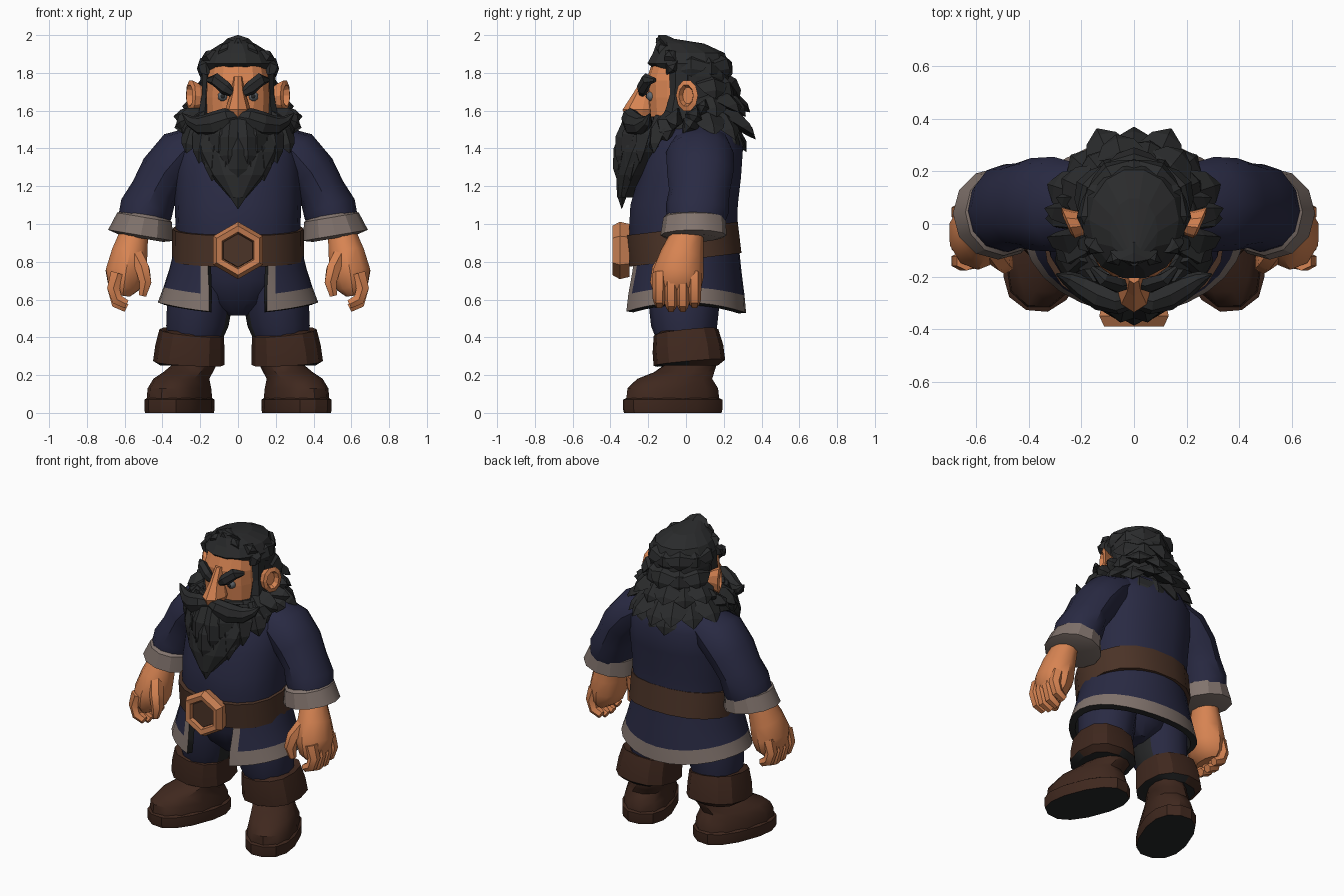
import bpy, bmesh, math
from mathutils import Vector as V

if "Cube" in bpy.data.objects:
    bpy.data.objects.remove(bpy.data.objects["Cube"])


def material(name, r, g, b):
    m = bpy.data.materials.new(name)
    m.use_nodes = True
    m.diffuse_color = (r, g, b, 1)
    node = next(n for n in m.node_tree.nodes if n.type == 'BSDF_PRINCIPLED')
    node.inputs["Base Color"].default_value = (r, g, b, 1)
    node.inputs["Roughness"].default_value = 0.9
    return m


navy = material("navy cloth", .022, .023, .056)
skin = material("warm skin", .68, .23, .085)
hair = material("black hair", .023, .024, .025)
belt_brown = material("belt leather", .07, .033, .02)
boot_brown = material("boot leather", .05, .021, .013)
trim = material("grey trim", .22, .172, .152)
bronze = material("bronze", .57, .21, .085)
dark = material("dark lining", .019, .02, .021)
eye_grey = material("eye grey", .12, .135, .15)

X, Y, Z = V((1, 0, 0)), V((0, 1, 0)), V((0, 0, 1))


def add_tube(bm, pts, ref=X, axis=None, n=10, p=2):
    """Closed skin over rings (x, y, z, half width along ref, other half width)."""
    rings = []
    for i, q in enumerate(pts):
        before, after = pts[max(i - 1, 0)], pts[min(i + 1, len(pts) - 1)]
        d = (axis or V(after[:3]) - V(before[:3])).normalized()
        u = (ref - d * ref.dot(d)).normalized()
        w = d.cross(u)
        ring = []
        for k in range(n):
            c, s = math.cos(math.tau * k / n), math.sin(math.tau * k / n)
            c = math.copysign(abs(c) ** (2 / p), c)
            s = math.copysign(abs(s) ** (2 / p), s)
            ring.append(bm.verts.new(V(q[:3]) + u * c * q[3] + w * s * q[4]))
        rings.append(ring)
    for lo, hi in zip(rings, rings[1:]):
        for k in range(n):
            j = (k + 1) % n
            bm.faces.new((lo[k], lo[j], hi[j], hi[k]))
    bm.faces.new(rings[0])
    bm.faces.new(rings[-1])


def finish(name, bm, mats, smooth=0, mirror=False, rule=None, fix=True):
    """Turn a bmesh into an object, with sharp edges kept above the smooth angle."""
    if fix:
        bmesh.ops.recalc_face_normals(bm, faces=bm.faces[:])
    bm.normal_update()
    for f in bm.faces:
        f.smooth = smooth > 0
        if rule:
            f.material_index = rule(f)
    for e in bm.edges:
        e.smooth = e.calc_face_angle(math.pi) < math.radians(smooth)
    me = bpy.data.meshes.new(name)
    bm.to_mesh(me)
    bm.free()
    for m in mats:
        me.materials.append(m)
    ob = bpy.data.objects.new(name, me)
    bpy.context.collection.objects.link(ob)
    if mirror:
        ob.modifiers.new("Mirror", 'MIRROR').use_mirror_merge = False
    return ob


def part(name, pts, mats, smooth=0, mirror=False, rule=None, **shape):
    bm = bmesh.new()
    add_tube(bm, pts, **shape)
    return finish(name, bm, mats if isinstance(mats, list) else [mats], smooth, mirror, rule)


def lock(bm, base, tip, w, t, out):
    """One pointed tuft of hair with a ridge facing along out."""
    base, tip, out = V(base), V(tip), V(out).normalized()
    side = (tip - base).cross(out)
    pts = []
    for f, size, lift in ((0, .7, 0), (.4, 1, .4), (.75, .65, .3), (1, .03, 0)):
        pts.append((*(base.lerp(tip, f) + out * t * lift), w * size, t * size))
    add_tube(bm, pts, ref=side, n=4)


# Tunic body, belt and buckle
part("tunic_body", [(0, -.01, .84, .33, .285), (0, -.015, .98, .33, .29), (0, -.01, 1.1, .335, .288),
                    (0, .02, 1.25, .335, .275), (0, .045, 1.4, .325, .26), (0, .06, 1.49, .27, .21),
                    (0, .07, 1.56, .15, .13)], navy, 35, axis=Z, n=18, p=2.3)
part("belt", [(0, -.005, .81, .35, .305), (0, -.025, .975, .348, .305)], belt_brown, 35, n=18, p=2.3)
part("buckle_frame", [(0, y, .86, r, r) for y, r in
                      ((-.3, .14), (-.35, .152), (-.39, .13), (-.385, .098), (-.35, .09))],
     bronze, axis=-Y, ref=Z, n=6)
part("buckle_center", [(0, -.34, .86, .095, .095), (0, -.365, .86, .088, .088)],
     belt_brown, axis=-Y, ref=Z, n=6)

# Split tunic skirt with trimmed edges and a dark lining
bm = bmesh.new()
rows = []
cols = 24
for f, z, rx, ry in ((0, .88, .335, .29), (.4, .76, .365, .305), (.8, .665, .395, .32), (1, .585, .425, .328)):
    t0 = .5 - .13 * f
    ts = [t0] + [t0 + .13 + (math.tau - 2 * t0 - .26) * k / cols for k in range(cols + 1)] + [math.tau - t0]
    rows.append([bm.verts.new((rx * math.sin(t), -.01 - ry * math.cos(t), z - .055 * f * math.cos(t) ** 2))
                 for t in ts])
for i, (up, low) in enumerate(zip(rows, rows[1:])):
    for j in range(cols + 2):
        face = bm.faces.new((up[j], low[j], low[j + 1], up[j + 1]))
        face.material_index = 1 if i == 2 or j in (0, cols + 1) else 0
skirt = finish("tunic_skirt", bm, [navy, trim, dark, dark], 35, fix=False)
solid = skirt.modifiers.new("Thickness", 'SOLIDIFY')
solid.thickness = .04
solid.material_offset = 2
solid.material_offset_rim = 2

# Trousers
part("trouser_hips", [(0, 0, .85, .3, .26), (0, -.01, .7, .29, .23), (0, -.01, .58, .2, .17),
                      (0, -.01, .515, .05, .1)], navy, 35, axis=Z, n=14)
part("trouser_legs", [(.17, -.01, .75, .16, .2), (.2, -.01, .6, .175, .19), (.215, -.01, .46, .165, .175),
                      (.23, 0, .37, .14, .15)], [navy, dark], 35, True,
     lambda f: int(f.normal.x < -.75 and f.calc_center_median().z < .6), axis=Z, n=12)

# Boots, turned outward
toe = V((.36, -.93, 0))
sole_rule = lambda f: int(f.normal.z < -.8)
part("boot_cuffs", [(.245, 0, .435, .14, .14), (.245, 0, .425, .172, .172), (.255, .01, .34, .184, .188),
                    (.26, .018, .265, .19, .19), (.26, .018, .25, .15, .15)], [boot_brown, dark], 25, True,
     sole_rule, n=12, p=2.4)
part("boot_soles", [(.31, -.07, 0, .27, .153), (.31, -.07, .02, .275, .157), (.31, -.07, .07, .275, .157),
                    (.31, -.07, .08, .255, .142)], [boot_brown, dark], 30, True, sole_rule,
     axis=Z, ref=toe, n=14, p=2.4)
part("boots", [(.31, -.07, .07, .264, .148), (.31, -.07, .13, .257, .143), (.3, -.06, .18, .21, .13),
               (.265, -.01, .215, .165, .12), (.235, .02, .25, .145, .11), (.24, .02, .33, .14, .12)],
     boot_brown, 40, True, axis=Z, ref=toe, n=12, p=2.3)

# Sleeves and turned-up cuffs
part("sleeves", [(.19, .085, 1.45, .14, .08), (.3, .075, 1.375, .18, .135), (.39, .075, 1.27, .175, .133),
                 (.445, .07, 1.17, .16, .125), (.485, .06, 1.08, .168, .142), (.51, .045, 1, .15, .13)],
     navy, 35, True, ref=Y, n=12)
part("sleeve_cuffs", [(.49, .045, 1.05, .15, .12), (.495, .045, 1.035, .165, .147),
                      (.515, .04, .94, .175, .175), (.515, .04, .925, .13, .12)],
     trim, 30, True, axis=V((.17, 0, -1)), ref=Y, n=12)

# Hands: palm, four curled fingers and thumb
bm = bmesh.new()
add_tube(bm, [(.55, .01, .95, .085, .078), (.575, -.02, .84, .115, .1), (.595, -.04, .74, .135, .112),
              (.605, -.045, .66, .125, .085), (.61, -.045, .62, .09, .04)], ref=Y, n=10)
for k in range(4):
    y = .045 - .062 * k
    drop = .02 if k in (1, 2) else 0
    add_tube(bm, [(.635, y, .74, .036, .045), (.66, y, .66, .036, .038), (.64, y, .6 - drop, .035, .035),
                  (.59, y, .575 - drop, .026, .026)], ref=Y, n=6)
add_tube(bm, [(.545, -.08, .84, .045, .045), (.505, -.135, .76, .047, .042), (.49, -.15, .69, .04, .036),
              (.505, -.145, .62, .022, .022)], ref=Y, n=6)
finish("hands", bm, [skin], 40, True)

# Head, nose and ears
part("head", [(0, -.02, 1.44, .14, .13), (0, -.01, 1.56, .172, .185), (0, -.005, 1.67, .176, .2),
              (0, 0, 1.76, .172, .21), (0, .01, 1.85, .155, .19), (0, .02, 1.91, .1, .13)],
     skin, axis=Z, n=16, p=2.6)
part("nose", [(0, -.19, 1.78, .025, .035), (0, -.21, 1.7, .036, .065), (0, -.23, 1.605, .068, .106),
              (0, -.23, 1.565, .05, .09)], skin, axis=Z, n=8)
part("ears", [(.17, .015, 1.665, .03, .05), (.215, .005, 1.675, .052, .072), (.25, .005, 1.68, .064, .085),
              (.257, 0, 1.68, .042, .058), (.23, .01, 1.68, .03, .045)],
     skin, mirror=True, axis=V((.9, -.4, 0)), ref=Y, n=10)

# Eyes and brows
for name, mat, y, r in (("eyes", eye_grey, -.182, .028), ("pupils", dark, -.2, .014)):
    bm = bmesh.new()
    bmesh.ops.create_icosphere(bm, subdivisions=2, radius=r)
    bmesh.ops.translate(bm, vec=(.08, y, 1.676), verts=bm.verts[:])
    finish(name, bm, [mat], 40, True)
part("eyebrows", [(.03, -.23, 1.69, .02, .02), (.065, -.23, 1.717, .036, .032),
                  (.12, -.208, 1.765, .036, .028), (.162, -.165, 1.762, .012, .01)],
     hair, mirror=True, ref=Z, n=6)

# Hair mass
part("hair_cap", [(0, .08, 1.48, .18, .14), (0, .08, 1.65, .192, .155), (0, .055, 1.78, .2, .175),
                  (0, .01, 1.85, .2, .22), (0, .015, 1.905, .17, .195), (0, -.03, 1.955, .09, .13),
                  (0, -.125, 1.985, .02, .035)], hair, axis=Z, n=14)

# Layered locks: base height and radius, tip height and radius, spread in degrees, count
bm = bmesh.new()
for zb, rb, zt, rt, spread, count in ((1.88, .13, 1.77, .19, 95, 7), (1.78, .14, 1.65, .225, 62, 5),
                                      (1.68, .14, 1.58, .29, 65, 6), (1.6, .14, 1.46, .335, 72, 7),
                                      (1.53, .15, 1.37, .27, 65, 6)):
    for k in range(count):
        a = math.radians(-spread + 2 * spread * k / (count - 1))
        out = V((math.sin(a), math.cos(a), .5))
        wave = .012 * (-1) ** k
        cy = V((0, .045, 0))
        base = cy + V((out.x * rb, out.y * rb, zb))
        tip = cy + V((out.x * (rt + wave), out.y * (rt + wave), zt + wave))
        lock(bm, base, tip, .095, .04, out)
# Quiff tufts, wide side locks and sideburns
lock(bm, (0, -.05, 1.9), (0, -.145, 2), .09, .05, (0, -1, .5))
for s in (-1, 1):
    lock(bm, (s * .05, -.08, 1.88), (s * .08, -.14, 1.95), .06, .04, (0, -1, .5))
    lock(bm, (s * .1, -.05, 1.85), (s * .17, -.09, 1.915), .06, .045, (s, -1, .5))
    lock(bm, (s * .13, -.06, 1.83), (s * .215, -.07, 1.815), .05, .04, (s, -1, .5))
    lock(bm, (s * .17, .1, 1.6), (s * .295, .1, 1.625), .05, .04, (s, -1, .5))
    lock(bm, (s * .17, .05, 1.55), (s * .34, .06, 1.57), .06, .05, (s, -1, .5))
    lock(bm, (s * .17, .05, 1.53), (s * .335, .02, 1.51), .08, .05, (s, -1, .5))
    add_tube(bm, [(s * .16, -.02, 1.84, .07, .035), (s * .17, -.03, 1.68, .055, .025),
                  (s * .18, -.04, 1.5, .1, .05)], ref=Y, n=6)
finish("hair_locks", bm, [hair])

# Beard: core plus two fans of locks
part("beard_core", [(0, -.11, 1.57, .175, .12), (0, -.17, 1.48, .235, .14), (0, -.22, 1.38, .22, .13),
                    (0, -.28, 1.26, .15, .09), (0, -.325, 1.14, .045, .04)], hair, axis=Z, n=12)
bm = bmesh.new()
for scale, rise, step in ((1, 0, 0), (.72, .14, -.02)):
    for k in range(-4, 5):
        u = k / 4
        x = .275 * scale * u
        y = -.35 + .17 * u * u + step
        zt = 1.08 + 1.07 * abs(x) + rise + .02 * (k % 2)
        lock(bm, (x * .7, y + .06, min(zt + .28, 1.56)), (x, y + .01, zt), .075, .04, (u * .7, -1, 0))
for s in (-1, 1):
    lock(bm, (s * .17, -.08, 1.57), (s * .285, -.1, 1.44), .08, .06, (s, -1, 0))
    lock(bm, (s * .17, -.05, 1.57), (s * .33, -.05, 1.52), .07, .05, (s, -1, 0))
finish("beard_locks", bm, [hair])

# Moustache
part("moustache", [(0, -.28, 1.57, .03, .035), (.055, -.295, 1.558, .058, .048), (.125, -.275, 1.53, .066, .055),
                   (.2, -.235, 1.522, .052, .045), (.255, -.205, 1.545, .03, .028),
                   (.295, -.19, 1.585, .003, .003)], hair, mirror=True, ref=Z, n=8)
